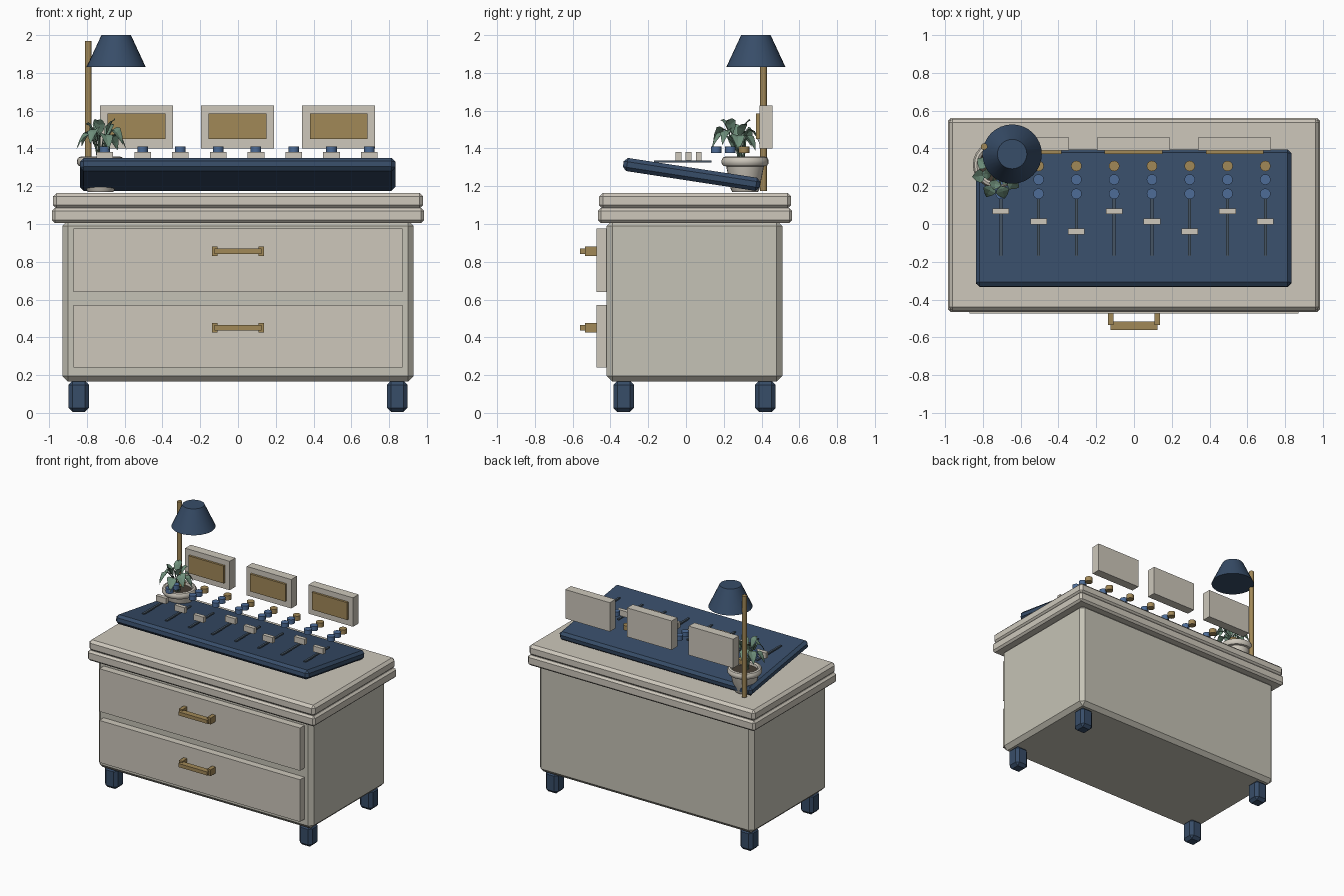
import bpy, bmesh, random
from math import sin, cos, pi, radians
from mathutils import Vector

if "Cube" in bpy.data.objects:
    bpy.data.objects.remove(bpy.data.objects["Cube"])

random.seed(4)


def mat(name, r, g, b):
    m = bpy.data.materials.new(name)
    m.diffuse_color = tuple((c / 255) ** 2.2 for c in (r, g, b)) + (1,)
    m.use_nodes = True
    m.node_tree.nodes["Principled BSDF"].inputs["Base Color"].default_value = m.diffuse_color
    return m


CREAM = mat("cream", 204, 198, 186)
PUTTY = mat("putty", 196, 193, 180)
NAVY = mat("navy", 58, 78, 104)
BLUE = mat("knob_blue", 78, 108, 150)
BRASS = mat("brass", 160, 135, 88)
SLATE = mat("slate", 72, 86, 100)
LEAF = mat("leaf_green", 110, 142, 122)
DARK = mat("soil", 70, 62, 54)


def finish(name, bm, material, smooth=False):
    bmesh.ops.recalc_face_normals(bm, faces=bm.faces)
    me = bpy.data.meshes.new(name)
    bm.to_mesh(me)
    bm.free()
    me.materials.append(material)
    ob = bpy.data.objects.new(name, me)
    bpy.context.collection.objects.link(ob)
    if smooth:
        bpy.ops.object.select_all(action='DESELECT')
        bpy.context.view_layer.objects.active = ob
        ob.select_set(True)
        bpy.ops.object.shade_smooth_by_angle(angle=radians(35))
    return ob


def box(name, x, y, z, material, bevel=0, tilt=0):
    """Box from three (min, max) ranges, with an optional chamfer."""
    bm = bmesh.new()
    bmesh.ops.create_cube(bm, size=1)
    for v in bm.verts:
        v.co = Vector(c * (r[1] - r[0]) for c, r in zip(v.co, (x, y, z)))
    ob = finish(name, bm, material)
    ob.location = [sum(r) / 2 for r in (x, y, z)]
    ob.rotation_euler.x = tilt
    if bevel:
        m = ob.modifiers.new("chamfer", 'BEVEL')
        m.width, m.segments = bevel, 1
    return ob


def lathe(name, profile, x, y, material, sides=24, smooth=True):
    """Spin (radius, z) points around a vertical axis."""
    bm = bmesh.new()
    rings = [[bm.verts.new((r * cos(2 * pi * i / sides), r * sin(2 * pi * i / sides), z))
              for i in range(sides)] for r, z in profile]
    for a, b in zip(rings, rings[1:]):
        for i in range(sides):
            j = (i + 1) % sides
            bm.faces.new((a[i], a[j], b[j], b[i]))
    bm.faces.new(rings[0])
    bm.faces.new(rings[-1])
    ob = finish(name, bm, material, smooth)
    ob.location = (x, y, 0)
    return ob


# Cabinet carcass and stepped worktop
box("cabinet_body", (-.93, .93), (-.42, .51), (.165, 1.02), PUTTY, .03)
box("worktop_lower", (-.985, .985), (-.465, .562), (1.005, 1.085), CREAM, .015)
box("worktop_upper", (-.98, .98), (-.46, .557), (1.08, 1.165), CREAM, .02)

# Feet
for sx in (-1, 1):
    for label, y in (("front", -.33), ("back", .42)):
        x = sx * .843
        box(f"{label}_foot_{'left' if sx < 0 else 'right'}", (x - .055, x + .055),
            (y - .055, y + .055), (0.005, .17), NAVY, .022)

# Drawers with bracket handles
for label, z0, z1, zh in (("lower", .24, .57, .45), ("upper", .64, .975, .855)):
    box(f"{label}_drawer", (-.87, .87), (-.475, -.415), (z0, z1), CREAM)
    box(f"{label}_handle_bar", (-.125, .125), (-.56, -.515), (zh - .014, zh + .014), BRASS)
    for s in (-1, 1):
        box(f"{label}_handle_post", (s * .123 - .015, s * .123 + .015),
            (-.535, -.47), (zh - .025, zh + .025), BRASS)

# Tilted control desk
box("control_desk", (-.837, .833), (-.336, .396), (1.2275, 1.2975), NAVY, .02, tilt=-.152)

# Eight channel strips: slot, fader cap, three knobs
for i in range(8):
    x = -.705 + .2 * i
    y = (.067, .013, -.04)[i % 3]
    box("fader_slot", (x - .008, x + .008), (-.17, .135), (1.325, 1.336), SLATE)
    box("fader_cap", (x - .044, x + .044), (y - .015, y + .015), (1.335, 1.38), CREAM)
    for yk, m in ((.16, BLUE), (.235, BLUE), (.307, BRASS)):
        lathe("knob", [(.028, 1.375), (.028, 1.411)], x, yk, m, 16)

# Three upright monitors
for x in (-.537, -.003, .533):
    box("monitor_frame", (x - .193, x + .193), (.388, .458), (1.4, 1.627), CREAM)
    box("monitor_screen", (x - .153, x + .153), (.371, .39), (1.449, 1.585), BRASS)

# Lamp
lathe("lamp_pole", [(.018, 1.175), (.018, 1.97)], -.793, .41, BRASS, 12)
lathe("lamp_shade", [(.157, 1.83), (.078, 2.0)], -.645, .37, NAVY, 32)

# Plant pot with rolled rim, and soil
PX, PY = -.728, .313
lathe("plant_pot", [(.068, 1.17), (.076, 1.185), (.1, 1.305), (.115, 1.308), (.124, 1.32),
                    (.125, 1.337), (.117, 1.352), (.104, 1.357), (.092, 1.35), (.088, 1.325)],
      PX, PY, CREAM)
lathe("pot_soil", [(.089, 1.32), (.089, 1.33)], PX, PY, DARK)


def leaf(base, tip, width, side):
    """Pointed leaf folded along its midrib, with an arched spine."""
    bm = bmesh.new()
    up = Vector((0, 0, 1))
    rows = []
    for t, w in ((0, .0), (.2, .75), (.42, 1), (.72, .62), (1, 0)):
        c = base.lerp(tip, t) + up * .022 * sin(pi * t)
        if w == 0:
            rows.append([bm.verts.new(c)])
        else:
            off = side * width * w / 2
            rows.append([bm.verts.new(c - off + up * .012 * w), bm.verts.new(c),
                         bm.verts.new(c + off + up * .012 * w)])
    for a, b in zip(rows, rows[1:]):
        for k in (0, 1):
            vs = [a[min(k, len(a) - 1)], a[min(k + 1, len(a) - 1)],
                  b[min(k + 1, len(b) - 1)], b[min(k, len(b) - 1)]]
            bm.faces.new(list(dict.fromkeys(vs)))
    finish("plant_leaf", bm, LEAF)


def stem(pts):
    cu = bpy.data.curves.new("plant_stem", 'CURVE')
    cu.dimensions, cu.bevel_depth, cu.bevel_resolution, cu.resolution_u = '3D', .004, 0, 4
    s = cu.splines.new('NURBS')
    s.points.add(len(pts) - 1)
    for p, c in zip(s.points, pts):
        p.co = (*c, 1)
    s.use_endpoint_u = True
    s.order_u = 3
    cu.materials.append(LEAF)
    bpy.context.collection.objects.link(bpy.data.objects.new("plant_stem", cu))


# Foliage: outer drooping ring and an inner, more upright ring
root = Vector((PX, PY - .02, 1.325))
for count, r0, r1, z0, z1, w, phase in ((8, .065, .135, 1.49, 1.41, .075, .2),
                                        (5, .03, .085, 1.47, 1.55, .065, .6)):
    for i in range(count):
        a = 2 * pi * i / count + phase + random.uniform(-.15, .15)
        d = Vector((cos(a), sin(a), 0))
        dz = random.uniform(-.025, .02)
        centre = Vector((PX + .005, PY - .05, 0))
        base = centre + d * r0 + Vector((0, 0, z0 + dz))
        tip = centre + d * r1 + Vector((0, 0, z1 + dz))
        roll = Vector((-d.y, d.x, random.uniform(-.5, .5))).normalized()
        stem([root + d * .015, root + d * .02 + Vector((0, 0, .11)), base])
        leaf(base, tip, w, roll)
